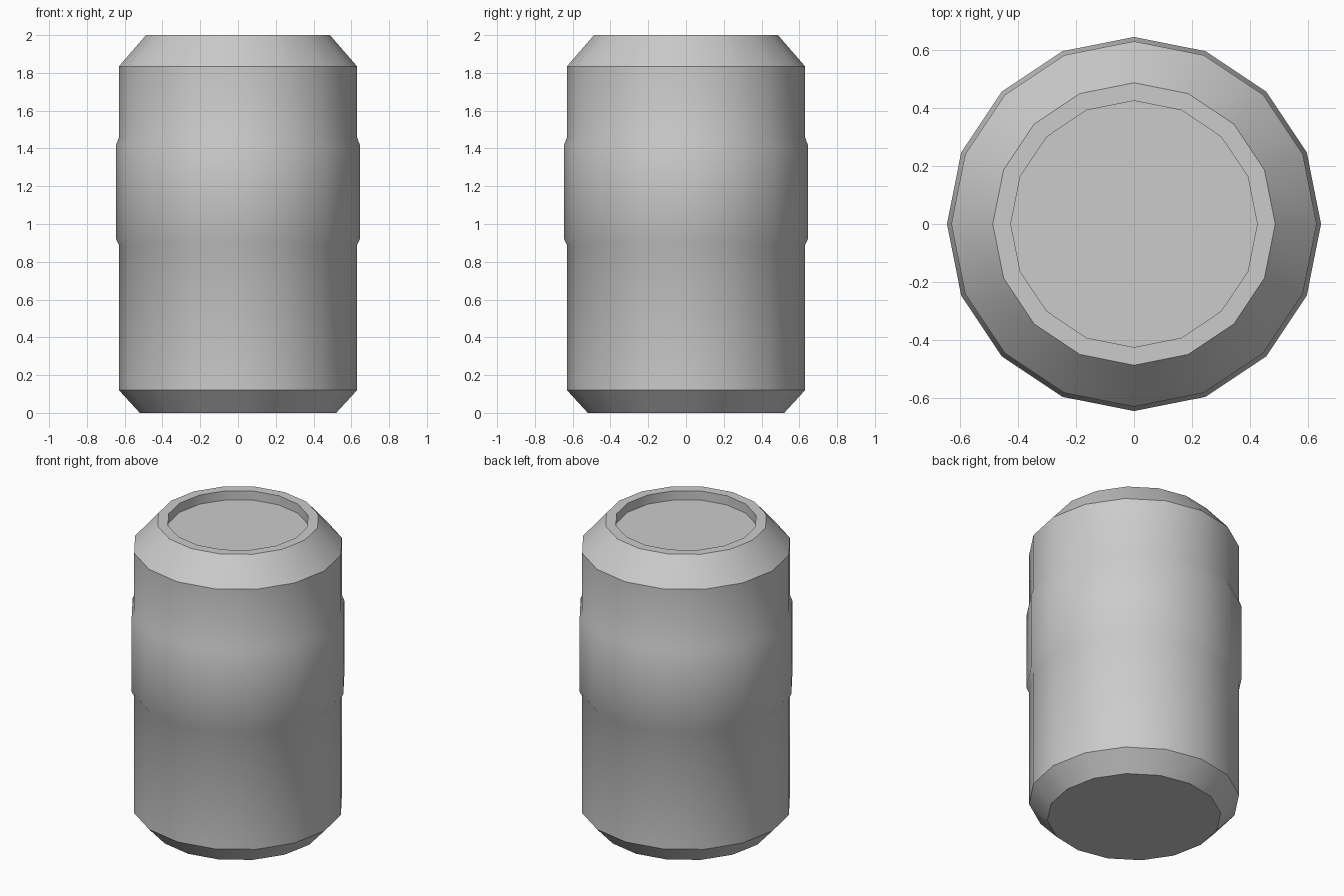
import bpy, bmesh
from math import cos, sin, tau, radians

SIDES = 16

cube = bpy.data.objects.get("Cube")
if cube:
    bpy.data.objects.remove(cube)

grey = bpy.data.materials.new("grey_metal")
grey.use_nodes = True
colour = (0.6, 0.6, 0.6, 1)
grey.diffuse_color = colour
grey.node_tree.nodes["Principled BSDF"].inputs["Base Color"].default_value = colour


def lathe(name, profile, material):
    """Turn a (radius, height) profile around z and cap both ends."""
    bm = bmesh.new()
    rings = [[bm.verts.new((r * cos(tau * i / SIDES), r * sin(tau * i / SIDES), z))
              for i in range(SIDES)] for r, z in profile]
    for low, high in zip(rings, rings[1:]):
        for i in range(SIDES):
            j = (i + 1) % SIDES
            bm.faces.new((low[i], low[j], high[j], high[i]))
    bm.faces.new(rings[0][::-1])
    bm.faces.new(rings[-1])
    mesh = bpy.data.meshes.new(name)
    bm.to_mesh(mesh)
    bm.free()
    mesh.materials.append(material)
    obj = bpy.data.objects.new(name, mesh)
    bpy.context.collection.objects.link(obj)
    bpy.ops.object.select_all(action='DESELECT')
    obj.select_set(True)
    bpy.context.view_layer.objects.active = obj
    bpy.ops.object.shade_smooth_by_angle(angle=radians(32))
    return obj


# Can: chamfered base, raised middle band, sloped shoulder, rim and sunken lid
lathe("can_body", [
    (0.52, 0), (0.63, 0.12),
    (0.63, 0.89), (0.645, 0.92), (0.645, 1.42), (0.63, 1.46),
    (0.63, 1.835), (0.487, 2),
    (0.425, 2), (0.425, 1.94),
], grey)
